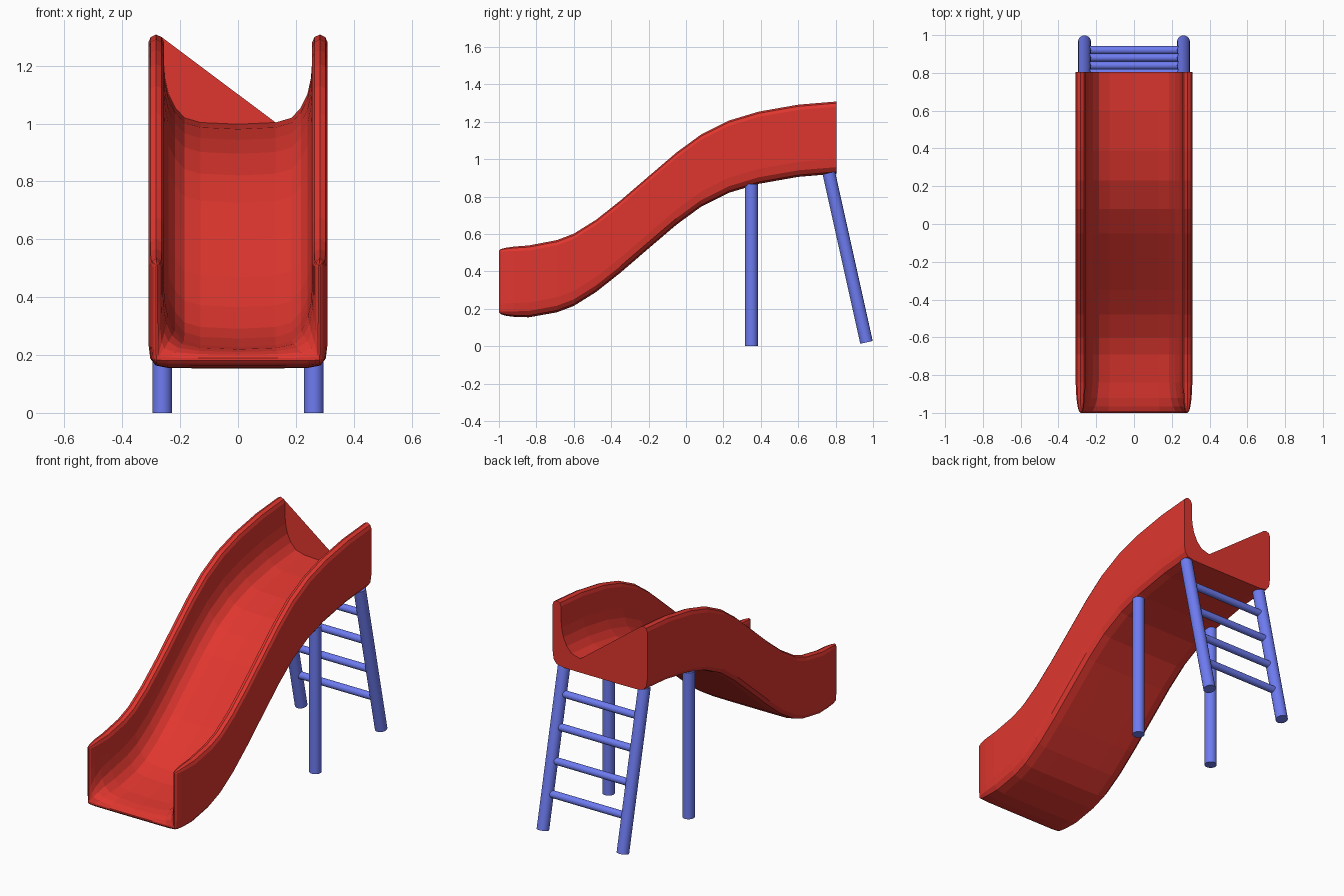
import bpy, bmesh, math
from mathutils import Vector

if "Cube" in bpy.data.objects:
    bpy.data.objects.remove(bpy.data.objects["Cube"])


def material(name, color):
    m = bpy.data.materials.new(name)
    m.diffuse_color = (*color, 1)
    m.use_nodes = True
    m.node_tree.nodes["Principled BSDF"].inputs["Base Color"].default_value = m.diffuse_color
    return m


RED = material("red_plastic", (0.74, 0.037, 0.028))
BLUE = material("blue_metal", (0.155, 0.2, 0.88))


def finish(name, bm, mat, smooth=True):
    bmesh.ops.recalc_face_normals(bm, faces=bm.faces)
    me = bpy.data.meshes.new(name)
    bm.to_mesh(me)
    bm.free()
    ob = bpy.data.objects.new(name, me)
    bpy.context.collection.objects.link(ob)
    me.materials.append(mat)
    if smooth:
        bpy.ops.object.select_all(action='DESELECT')
        ob.select_set(True)
        bpy.context.view_layer.objects.active = ob
        bpy.ops.object.shade_smooth_by_angle(angle=math.radians(40))
    else:
        me.shade_flat()
    return ob


def tube(name, a, b, r):
    a, b = Vector(a), Vector(b)
    bm = bmesh.new()
    bmesh.ops.create_cone(bm, cap_ends=True, segments=32, radius1=r, radius2=r,
                          depth=(b - a).length)
    rot = (b - a).to_track_quat('Z', 'Y').to_matrix()
    for v in bm.verts:
        v.co = rot @ v.co + (a + b) / 2
    return finish(name, bm, BLUE)


# Chute: half cross-section (x, height), outer and inner side paired
OUTER = [(0, 0), (.14, 0), (.24, .001), (.285, .01), (.304, .035), (.31, .08),
         (.31, .2), (.31, .358), (.302, .377)]
INNER = [(0, .076), (.13, .082), (.185, .098), (.217, .133), (.24, .18), (.252, .235),
         (.256, .29), (.256, .358), (.264, .377)]
TIP = (.283, .386)

# Chute: underside path (y, z)
PATH = [(-1, .148), (-.84, .153), (-.69, .181), (-.6, .215), (-.48, .29), (-.35, .393),
        (-.2, .522), (-.05, .65), (.08, .745), (.23, .82), (.39, .868), (.6, .905),
        (.805, .922)]
# Extra rings that round the front lip: y -> remaining thickness
LIP = {-1: .1, -.99: .4, -.965: .63, -.92: .83, -.84: .97}


def path_z(y):
    for (y0, z0), (y1, z1) in zip(PATH, PATH[1:]):
        if y <= y1:
            return z0 + (z1 - z0) * (y - y0) / (y1 - y0)
    return PATH[-1][1]


def ring(f):
    def shrink(p, o):
        lip = (min(o[0], .28), min(max(o[1], .037), .36))
        return tuple(l + f * (c - l) for c, l in zip(p, lip))
    o = [shrink(p, p) for p in OUTER]
    i = [shrink(p, q) for p, q in zip(INNER, OUTER)]
    t = shrink(TIP, TIP)
    flip = lambda pts: [(-x, h) for x, h in pts]
    return (flip(o[:0:-1]) + o + [t] + i[::-1] + flip(i[1:]) + flip([t]))


bm = bmesh.new()
stations = sorted(set(LIP) | {y for y, _ in PATH})
rings = [[bm.verts.new((x, y, path_z(y) + h)) for x, h in ring(LIP.get(y, 1))]
         for y in stations]
n = len(rings[0])
for a, b in zip(rings, rings[1:]):
    for k in range(n):
        bm.faces.new((a[k], a[(k + 1) % n], b[(k + 1) % n], b[k]))
for r in (rings[0], rings[-1]):
    for k in range(16):
        bm.faces.new((r[k], r[k + 1], r[33 - k], r[34 - k]))
    bm.faces.new((r[16], r[17], r[18]))
    bm.faces.new((r[0], r[34], r[35]))
finish("chute", bm, RED, smooth=False)

# Slanted panel across the back opening
bm = bmesh.new()
bm.faces.new([bm.verts.new((x, .805, path_z(.805) + h)) for x, h in ring(1)[25:35]])
finish("back_panel", bm, RED, smooth=False)


# Support legs and ladder rails
def rail_y(z):
    return .965 - .2222 * (z - .02)


for side, s in (("left", -1), ("right", 1)):
    x = s * .262
    tube(side + "_support_leg", (x, .35, 0), (x, .35, .866), .034)
    tube(side + "_ladder_rail", (x, rail_y(.02), .02), (x, rail_y(.926), .926), .034)

# Ladder rungs
for i, z in enumerate((.22, .4, .585, .765)):
    tube(f"rung_{i + 1}", (-.26, rail_y(z), z), (.26, rail_y(z), z), .021)
